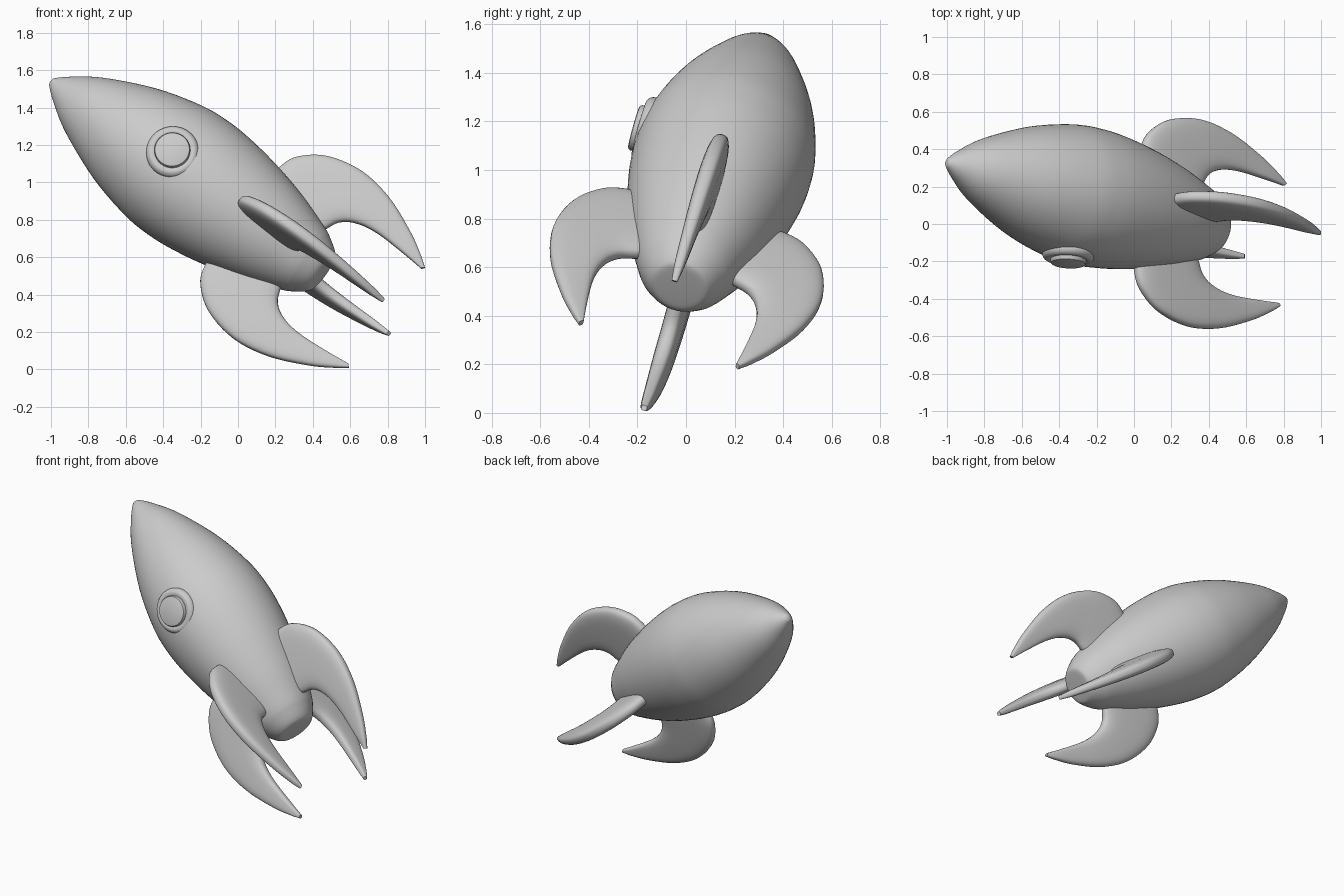
import bpy, bmesh, math
from mathutils import Vector

if "Cube" in bpy.data.objects:
    bpy.data.objects.remove(bpy.data.objects["Cube"])

# Rocket frame: nose point, axis towards the tail, two fin directions
NOSE = Vector((-1.0, 0.33, 1.54))
AXIS = Vector((0.802, -0.197, -0.564)).normalized()
U = Vector((0.585, 0.19, 0.79))
U = (U - AXIS * U.dot(AXIS)).normalized()
V = AXIS.cross(U).normalized()
if V.y < 0:
    V = -V


def spline(pts, steps):
    """Catmull-Rom curve through 2D/3D points."""
    p = [Vector(q) for q in pts]
    p = [2 * p[0] - p[1]] + p + [2 * p[-1] - p[-2]]
    out = []
    for i in range(1, len(p) - 2):
        a, b, c, d = p[i - 1:i + 3]
        for k in range(steps):
            t = k / steps
            out.append(0.5 * (2 * b + (c - a) * t + (2 * a - 5 * b + 4 * c - d) * t * t
                              + (3 * b - a - 3 * c + d) * t ** 3))
    out.append(p[-2])
    return out


def loft(name, rings, angle=35):
    """Skin a list of closed rings, cap both ends."""
    bm = bmesh.new()
    vr = [[bm.verts.new(co) for co in ring] for ring in rings]
    n = len(vr[0])
    for a, b in zip(vr, vr[1:]):
        for i in range(n):
            j = (i + 1) % n
            bm.faces.new((a[i], a[j], b[j], b[i]))
    bm.faces.new(vr[0])
    bm.faces.new(vr[-1])
    bmesh.ops.recalc_face_normals(bm, faces=bm.faces)
    me = bpy.data.meshes.new(name)
    bm.to_mesh(me)
    bm.free()
    ob = bpy.data.objects.new(name, me)
    bpy.context.collection.objects.link(ob)
    bpy.ops.object.select_all(action='DESELECT')
    ob.select_set(True)
    bpy.context.view_layer.objects.active = ob
    bpy.ops.object.shade_smooth_by_angle(angle=math.radians(angle))
    return ob


def lathe(name, profile, origin, axis, e1, n=64):
    """Revolve (distance, radius) points about an axis."""
    e2 = axis.cross(e1)
    turn = [2 * math.pi * i / n for i in range(n)]
    return loft(name, [[origin + axis * s + (e1 * math.cos(a) + e2 * math.sin(a)) * r
                        for a in turn] for s, r in profile])


# Body: bullet nose, widest near the middle, tapering to a bevelled tail
hull = spline([(0.0, 0.012), (0.012, 0.03), (0.08, 0.085), (0.23, 0.18), (0.5, 0.295),
               (0.75, 0.358), (0.92, 0.371), (1.08, 0.36), (1.27, 0.328), (1.48, 0.274),
               (1.66, 0.21), (1.715, 0.187)], 5)
tail = spline([(1.715, 0.187), (1.77, 0.152), (1.8, 0.127), (1.812, 0.105), (1.815, 0.06)], 4)
lathe("body", hull + tail[1:], NOSE, AXIS, U)

# Porthole: rounded rim and raised glass facing the front
port = NOSE + AXIS * 0.832
rim = spline([(0.26, 0.142), (0.335, 0.142), (0.358, 0.137), (0.371, 0.124),
              (0.374, 0.11), (0.37, 0.09)], 4)
lathe("porthole_rim", rim, port, -V, U, 48)
lathe("porthole_glass", [(0.3, 0.096), (0.386, 0.096), (0.393, 0.092), (0.396, 0.085)],
      port, -V, U, 48)

# Fins: swept blade given by outer and inner edges (along axis, radius) and half thickness
OUTER = [(1.27, 0.22), (1.277, 0.34), (1.32, 0.437), (1.447, 0.532), (1.645, 0.574),
         (1.854, 0.542), (2.059, 0.456), (2.18, 0.385), (2.24, 0.342)]
INNER = [(1.64, 0.12), (1.68, 0.2), (1.705, 0.258), (1.735, 0.292), (1.778, 0.318),
         (1.85, 0.339), (1.95, 0.346), (2.105, 0.337), (2.225, 0.326)]
THICK = [(0.046, 0), (0.046, 0), (0.046, 0), (0.045, 0), (0.043, 0),
         (0.038, 0), (0.03, 0), (0.022, 0), (0.012, 0)]
stations = list(zip(spline(OUTER, 5), spline(INNER, 5), spline(THICK, 5)))


def power(x, e):
    return math.copysign(abs(x) ** e, x)


for name, radial in (("fin_top", U), ("fin_bottom", -U), ("fin_back", V), ("fin_front", -V)):
    side = AXIS.cross(radial)
    rings = []
    for o, i, h in stations:
        mid, half = (o + i) / 2, (o - i) / 2
        ring = []
        for k in range(32):
            a = 2 * math.pi * k / 32
            q = mid + half * power(math.cos(a), 0.6)
            ring.append(NOSE + AXIS * q.x + radial * q.y
                        + side * h.x * power(math.sin(a), 0.7))
        rings.append(ring)
    loft(name, rings, 50)
